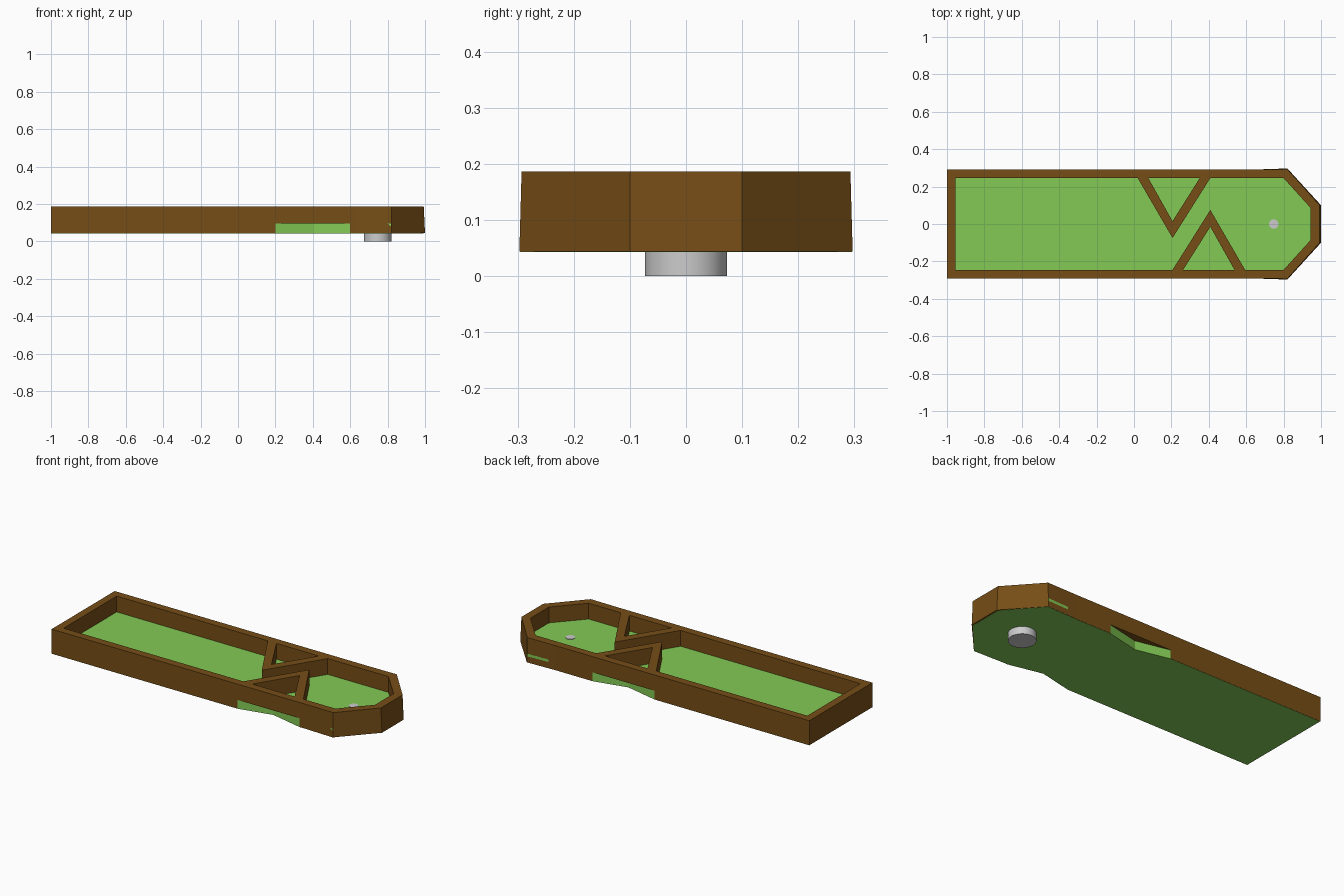
import bpy, bmesh, math

if "Cube" in bpy.data.objects:
    bpy.data.objects.remove(bpy.data.objects["Cube"])

Z_BASE, Z_FLOOR, Z_TOP = 0.043, 0.095, 0.187


def material(name, color):
    m = bpy.data.materials.new(name)
    m.diffuse_color = (*color, 1)
    m.use_nodes = True
    m.node_tree.nodes["Principled BSDF"].inputs["Base Color"].default_value = m.diffuse_color
    return m


GREEN = material("turf", (0.23, 0.59, 0.09))
BROWN = material("wood", (0.18, 0.075, 0.008))


def make_object(name, bm, mat=None):
    bmesh.ops.recalc_face_normals(bm, faces=bm.faces)
    me = bpy.data.meshes.new(name)
    bm.to_mesh(me)
    bm.free()
    ob = bpy.data.objects.new(name, me)
    bpy.context.collection.objects.link(ob)
    if mat:
        me.materials.append(mat)
    return ob


def prism(name, pts, z0, z1, mat=None):
    bm = bmesh.new()
    face = bm.faces.new([bm.verts.new((x, y, z0)) for x, y in pts])
    up = bmesh.ops.extrude_face_region(bm, geom=[face])["geom"]
    bmesh.ops.translate(bm, vec=(0, 0, z1 - z0),
                        verts=[v for v in up if isinstance(v, bmesh.types.BMVert)])
    return make_object(name, bm, mat)


def mirrored(half):
    """Complete an outline from its +y half."""
    return half + [(x, -y) for x, y in reversed(half)]


# Perimeter wall: outer and inner loops at bottom and top, lofted into a ring
bm = bmesh.new()
outer_low = mirrored([(-1, 0.291), (0.64, 0.291), (0.82, 0.297), (1.0, 0.10)])
outer_top = mirrored([(-1, 0.291), (0.64, 0.291), (0.82, 0.293), (0.993, 0.10)])
inner = mirrored([(-0.955, 0.245), (0.64, 0.245), (0.80, 0.245), (0.945, 0.085)])
loops = [[bm.verts.new((x, y, z)) for x, y in pts] for pts, z in (
    (outer_low, Z_BASE + 0.001), (outer_top, Z_TOP),
    (inner, Z_TOP), (inner, Z_BASE + 0.001))]
n = len(inner)
for k in range(4):
    a, b = loops[k], loops[(k + 1) % 4]
    for i in range(n):
        j = (i + 1) % n
        bm.faces.new((a[i], a[j], b[j], b[i]))
wall = make_object("perimeter_wall", bm, BROWN)

# Low slots through both long walls, and the V-shaped barriers above them
barrier = [(0.02, 0.245), (0.206, -0.075), (0.408, 0.245),
           (0.351, 0.245), (0.206, 0.015), (0.077, 0.245)]
for side, cx, s in (("back", 0.20, 1), ("front", 0.40, -1)):
    slot = prism(side + "_slot_cutter",
                 [(cx - 0.2, s * 0.24), (cx + 0.2, s * 0.24),
                  (cx + 0.2, s * 0.4), (cx - 0.2, s * 0.4)], 0.0, Z_FLOOR)
    slot.hide_render = True
    slot.hide_viewport = True
    mod = wall.modifiers.new(side + "_slot", 'BOOLEAN')
    mod.operation = 'DIFFERENCE'
    mod.solver = 'EXACT'
    mod.object = slot
    pts = barrier if s > 0 else [(0.614 - x, -y) for x, y in barrier]
    prism(side + "_barrier", pts, Z_FLOOR - 0.01, Z_TOP, BROWN)

# Turf slab with a shallow dent in its edge at each slot
prism("turf_floor", [
    (-0.999, 0.29), (0.0, 0.29), (0.2, 0.245), (0.4, 0.29), (0.64, 0.29),
    (0.819, 0.296), (0.992, 0.10), (0.992, -0.10), (0.819, -0.296),
    (0.64, -0.29), (0.6, -0.29), (0.4, -0.245), (0.2, -0.29), (-0.999, -0.29)],
    Z_BASE, Z_FLOOR - 0.0005, GREEN)


# Grey cup below the floor, and the small hole disc on the turf
def disc(name, r, sides, z0, z1):
    bpy.ops.mesh.primitive_cylinder_add(vertices=sides, radius=r, depth=z1 - z0,
                                        location=(0.747, 0, (z0 + z1) / 2))
    bpy.context.object.name = name
    bpy.ops.object.shade_smooth_by_angle(angle=math.radians(30))


disc("cup", 0.073, 32, 0.0, Z_BASE + 0.02)
disc("hole_disc", 0.026, 12, Z_FLOOR - 0.01, Z_FLOOR + 0.002)
